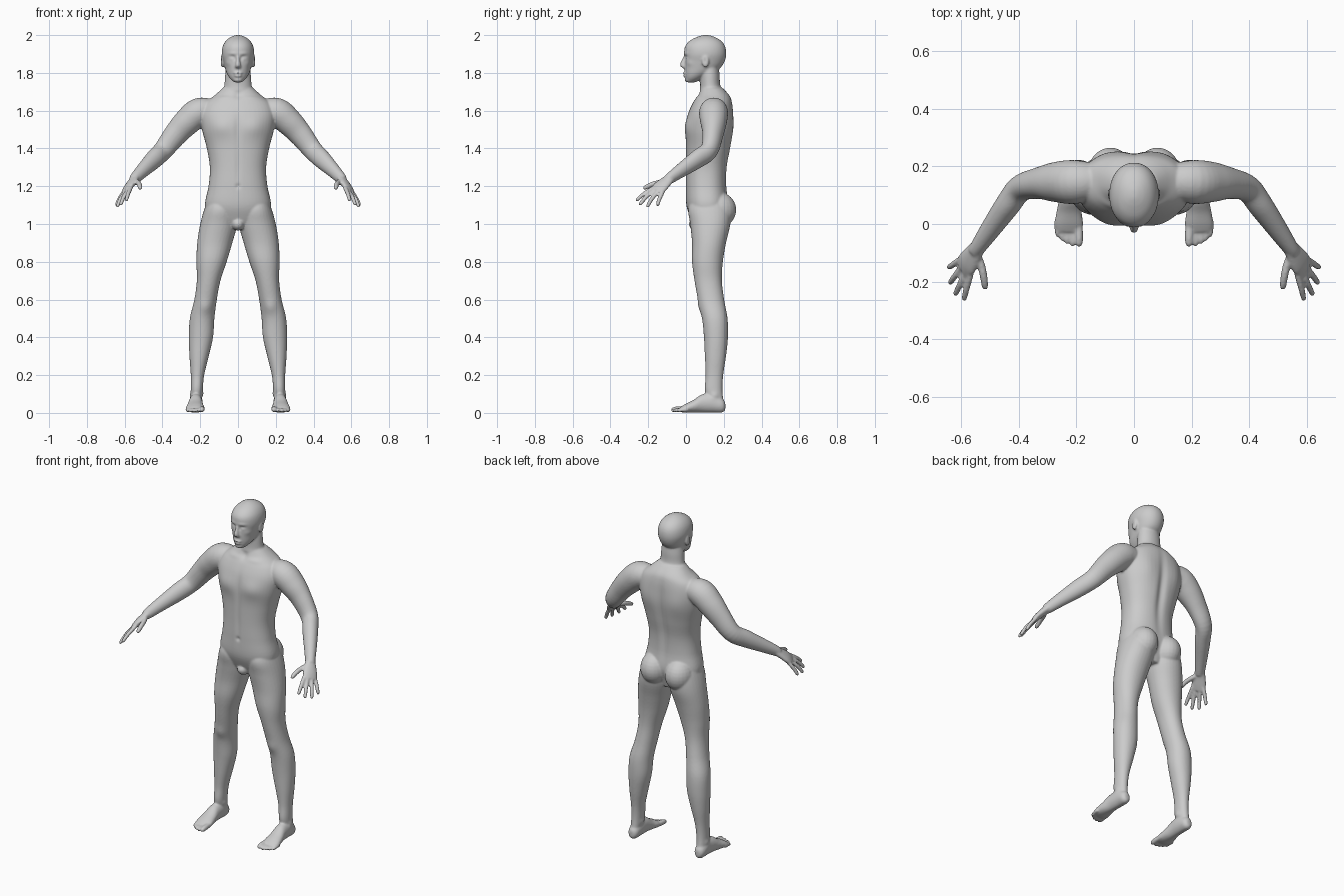
import bpy, bmesh, math
from mathutils import Vector, Matrix

bm = bmesh.new()


def catmull(p, steps):
    """Smooth interpolation of station tuples."""
    out = []
    for i in range(len(p) - 1):
        a, b, c, d = p[max(i - 1, 0)], p[i], p[i + 1], p[min(i + 2, len(p) - 1)]
        for k in range(steps):
            t = k / steps
            out.append([0.5 * (2 * q + (r - o) * t + (2 * o - 5 * q + 4 * r - s) * t * t
                        + (3 * q - o - 3 * r + s) * t ** 3) for o, q, r, s in zip(a, b, c, d)])
    out.append(list(p[-1]))
    return out


def loft(stations, side=(1, 0, 0), normal=None, n=2.0, mirror=True, seg=32, steps=5):
    """Skin rings (x, y, z, half width, half depth) along a path."""
    st = catmull(stations, steps)
    for s in ((1, -1) if mirror else (1,)):
        rings = []
        for i, (x, y, z, a, b) in enumerate(st):
            if normal:
                t = Vector(normal)
            else:
                t = (Vector(st[min(i + 1, len(st) - 1)][:3]) - Vector(st[max(i - 1, 0)][:3])).normalized()
            u = Vector(side)
            u = (u - t * u.dot(t)).normalized()
            w = t.cross(u)
            ring = []
            for k in range(seg):
                ang = 2 * math.pi * k / seg
                c, d = math.cos(ang), math.sin(ang)
                c = math.copysign(abs(c) ** (2 / n), c)
                d = math.copysign(abs(d) ** (2 / n), d)
                v = Vector((x, y, z)) + u * max(a, .002) * c + w * max(b, .002) * d
                ring.append(bm.verts.new((v.x * s, v.y, v.z)))
            rings.append(ring)
        for r0, r1 in zip(rings, rings[1:]):
            for k in range(seg):
                bm.faces.new((r0[k], r0[(k + 1) % seg], r1[(k + 1) % seg], r1[k]))
        bm.faces.new(rings[0][::-1])
        bm.faces.new(rings[-1])


def slabs(rows, **kw):
    """Horizontal rings given as z, x min, x max, y front, y back."""
    loft([((xi + xo) / 2, (f + k) / 2, z, (xo - xi) / 2, (k - f) / 2) for z, xi, xo, f, k in rows],
         normal=(0, 0, 1), **kw)


def blob(c, r):
    """Ellipsoid, mirrored when it is off centre."""
    for s in ((1, -1) if c[0] else (1,)):
        m = Matrix.Translation((c[0] * s, c[1], c[2])) @ Matrix.Diagonal((*r, 1))
        bmesh.ops.create_uvsphere(bm, u_segments=24, v_segments=14, radius=1, matrix=m)


def digit(points, r):
    """Rounded finger or toe."""
    p = [Vector(q) for q in points]
    end = p[-1] - (p[-1] - p[-2]).normalized() * r * .8
    loft([(*q, r, r) for q in p[:-1]] + [(*end, r * .85, r * .85), (*p[-1], r * .3, r * .3)],
         side=(.5, .8, -.25), seg=14, steps=4)


# torso
torso = [(.98, .05, .05, .19), (1.03, .15, .025, .205), (1.10, .175, .002, .225), (1.20, .156, -.001, .215),
         (1.30, .149, .0, .218), (1.40, .165, .0, .236), (1.50, .19, -.002, .25), (1.58, .198, .01, .25),
         (1.64, .175, .035, .245), (1.68, .125, .062, .232), (1.72, .08, .08, .195)]
slabs([(z, -w, w, f, k) for z, w, f, k in torso], n=2.3, mirror=False, seg=48)

# legs and buttocks
slabs([(.05, .195, .248, .12, .2), (.12, .187, .25, .1, .193), (.2, .179, .25, .104, .197),
       (.3, .155, .257, .1, .212), (.4, .132, .26, .095, .222), (.5, .125, .255, .085, .22),
       (.6, .112, .231, .063, .202), (.7, .093, .218, .045, .19), (.8, .06, .22, .032, .195),
       (.9, .03, .216, .032, .212), (1., .004, .2, .022, .235), (1.08, .01, .178, .012, .235),
       (1.15, .04, .15, .04, .2)], n=2.1)
blob((.082, .17, 1.075), (.082, .096, .095))
blob((0, .06, 1.0), (.035, .045, .035))

# feet and toes
loft([(.222, .208, .035, .014, .02), (.222, .19, .04, .03, .038), (.222, .14, .052, .035, .05),
      (.224, .085, .05, .037, .048), (.226, .04, .035, .044, .034), (.226, 0, .025, .05, .024),
      (.226, -.028, .018, .044, .014)], normal=(0, 1, 0))
for x, tip, r in ((.191, -.08, .015), (.214, -.079, .0105), (.233, -.071, .0105),
                  (.25, -.06, .010), (.266, -.045, .010)):
    digit([(x + .003, .01, r + .008), (x, (tip - .0) * .55, r + .005), (x, tip, r)], r)

# arms
loft([(.13, .15, 1.60, .06, .06), (.205, .146, 1.592, .076, .076), (.27, .146, 1.54, .07, .072),
      (.33, .142, 1.475, .055, .063), (.395, .123, 1.392, .046, .053), (.442, .062, 1.345, .043, .05),
      (.50, -.02, 1.288, .035, .039), (.54, -.078, 1.247, .028, .031), (.553, -.097, 1.232, .026, .026)],
     side=(0, 1, .3))

# palms, fingers and thumbs
loft([(.54, -.078, 1.247, .027, .022), (.561, -.108, 1.222, .036, .020), (.580, -.137, 1.195, .043, .018),
      (.594, -.157, 1.172, .040, .013)], side=(.5, .8, -.25))
for knuckle, bend, tip in (((.568, -.175, 1.19), (.581, -.222, 1.16), (.592, -.266, 1.123)),
                           ((.584, -.168, 1.178), (.605, -.211, 1.143), (.622, -.247, 1.10)),
                           ((.599, -.15, 1.168), (.623, -.182, 1.132), (.641, -.207, 1.088)),
                           ((.609, -.127, 1.162), (.63, -.142, 1.13), (.646, -.152, 1.094))):
    palm = Vector((.56, -.11, 1.222)).lerp(Vector(knuckle), .6)
    digit([palm, knuckle, bend, tip], .0112)
digit([(.55, -.1, 1.23), (.533, -.135, 1.222), (.523, -.18, 1.21), (.516, -.227, 1.187)], .0135)

# neck and skull
slabs([(1.62, -.08, .08, .08, .21), (1.69, -.085, .085, .07, .21), (1.73, -.073, .073, .075, .183),
       (1.79, -.068, .068, .075, .178), (1.86, -.06, .06, .08, .17)], mirror=False)
head = [(1.75, .02, .004, .05), (1.77, .042, -.002, .085), (1.795, .058, -.006, .13), (1.825, .069, -.008, .18),
        (1.86, .078, -.008, .204), (1.9, .086, -.01, .213), (1.94, .081, -.005, .207), (1.97, .064, .02, .186),
        (1.99, .038, .058, .152), (2.0, .01, .09, .12)]
slabs([(z, -w, w, f, k) for z, w, f, k in head], n=2.1, mirror=False, seg=48)

# nose, lips, chin, eyes and ears
loft([(0, .0, 1.895, .008, .01), (0, -.009, 1.872, .009, .012), (0, -.016, 1.848, .013, .015),
      (0, -.012, 1.832, .017, .014), (0, -.004, 1.823, .01, .008)], normal=(0, 0, 1), mirror=False)
blob((0, -.022, 1.84), (.01, .011, .009))
blob((0, -.006, 1.799), (.024, .011, .006))
blob((0, -.005, 1.785), (.021, .011, .007))
blob((0, .008, 1.765), (.024, .015, .015))
blob((.032, .013, 1.876), (.014, .013, .011))
blob((.083, .103, 1.862), (.011, .019, .033))

# fuse all parts into one smooth skin
bmesh.ops.recalc_face_normals(bm, faces=bm.faces)
mesh = bpy.data.meshes.new("body")
bm.to_mesh(mesh)
bm.free()
body = bpy.data.objects.new("body", mesh)
bpy.context.collection.objects.link(body)
bpy.context.view_layer.objects.active = body
body.select_set(True)
remesh = body.modifiers.new("fuse", 'REMESH')
remesh.mode = 'VOXEL'
remesh.voxel_size = .0055
soften = body.modifiers.new("soften", 'SMOOTH')
soften.factor = .5
soften.iterations = 5
for m in ("fuse", "soften"):
    bpy.ops.object.modifier_apply(modifier=m)

# surface anatomy: centre, radii, push along the normal
relief = [((.085, 0, 1.515), (.06, .07, .05), .010),      # chest
          ((0, 0, 1.5), (.016, .05, .09), -.005),         # breastbone
          ((0, 0, 1.3), (.014, .05, .1), -.004),          # belly line
          ((0, 0, 1.2), (.012, .04, .012), -.006),        # navel
          ((0, .24, 1.4), (.025, .07, .2), -.013),        # spine
          ((.1, .25, 1.53), (.055, .06, .08), .007),      # shoulder blade
          ((.08, .05, 1.668), (.05, .05, .012), .004),    # collarbone
          ((0, .06, 1.685), (.02, .04, .02), -.006),      # throat
          ((.172, .07, .56), (.028, .04, .035), .006),    # kneecap
          ((.254, .15, .09), (.015, .02, .018), .006),    # outer ankle
          ((.186, .145, .1), (.015, .02, .018), .006),    # inner ankle
          ((.03, -.01, 1.886), (.017, .03, .008), -.006), # eye socket
          ((.018, -.005, 1.874), (.008, .03, .01), -.005),# eye corner
          ((.03, -.01, 1.903), (.025, .03, .008), .003),  # brow
          ((.052, .015, 1.852), (.016, .03, .016), .003), # cheekbone
          ((0, -.012, 1.792), (.02, .03, .005), -.003),   # mouth
          ((.094, .1, 1.864), (.012, .009, .017), -.006)] # ear hollow
verts = body.data.vertices
normals = [v.normal.copy() for v in verts]
for v, nrm in zip(verts, normals):
    x, y, z = abs(v.co.x), v.co.y, v.co.z
    push = 0
    for c, r, amount in relief:
        d = (z - c[2]) / r[2]
        if abs(d) < 2.5:
            push += amount * math.exp(-d * d - ((x - c[0]) / r[0]) ** 2 - ((y - c[1]) / r[1]) ** 2)
    if push:
        v.co += nrm * push
body.data.shade_smooth()
